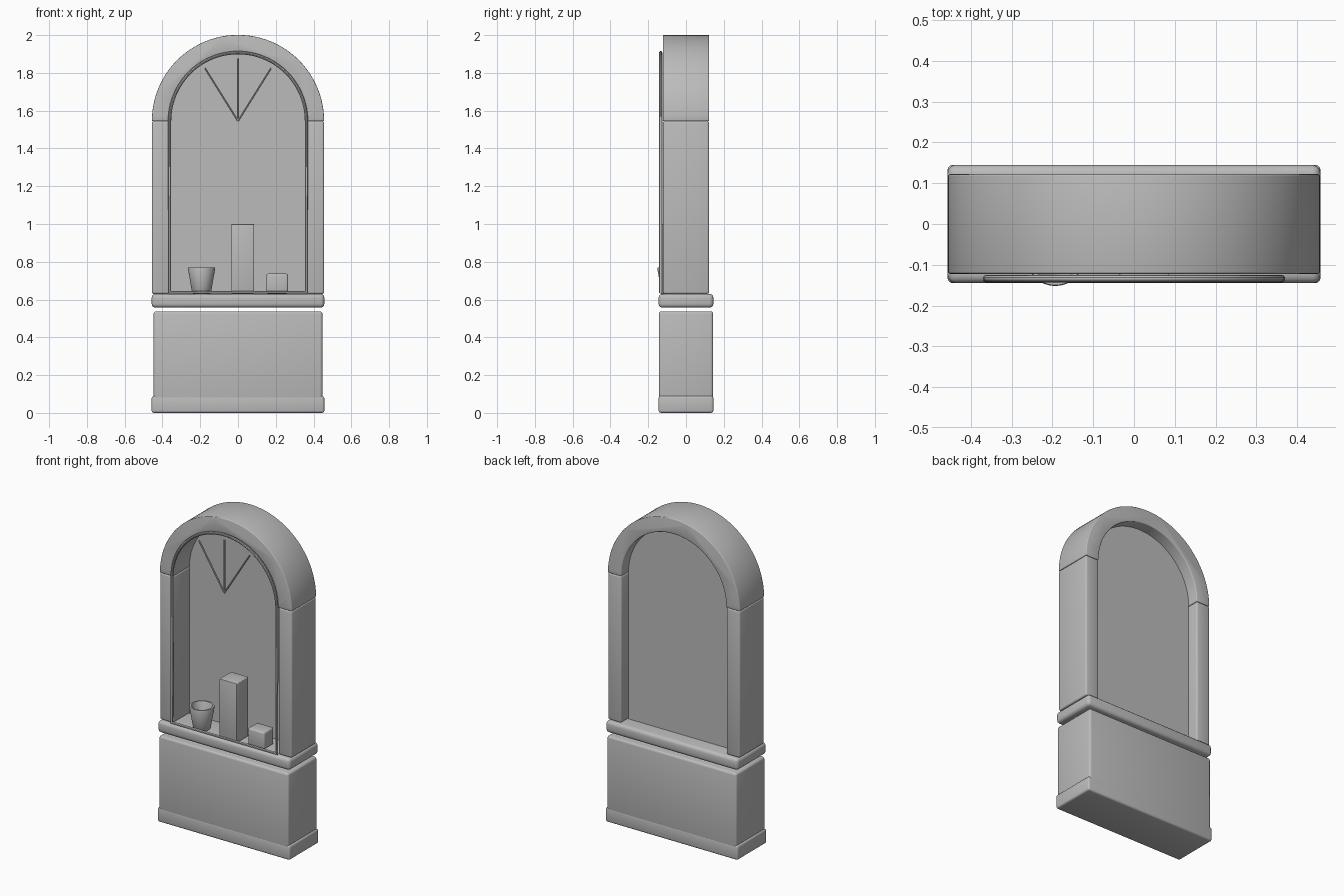
import bpy, bmesh
from math import sin, cos, pi, radians
from mathutils import Vector

if "Cube" in bpy.data.objects:
    bpy.data.objects.remove(bpy.data.objects["Cube"], do_unlink=True)

stone = bpy.data.materials.new("plain grey")
stone.use_nodes = True
grey = (0.5, 0.5, 0.5, 1)
stone.diffuse_color = grey
stone.node_tree.nodes["Principled BSDF"].inputs["Base Color"].default_value = grey

SPRING = 1.545   # height where the arch starts
SILL_TOP = 0.63
INNER, OUTER, DEPTH = 0.362, 0.456, 0.122


def finish(ob, bevel=0.0):
    """Material, rounded edges and smooth shading for one part."""
    ob.data.materials.append(stone)
    bpy.context.view_layer.objects.active = ob
    for other in bpy.context.selected_objects:
        other.select_set(False)
    ob.select_set(True)
    if bevel:
        mod = ob.modifiers.new("Rounded edges", "BEVEL")
        mod.width, mod.segments = bevel, 3
        mod.limit_method = "ANGLE"
        mod.angle_limit = radians(40)
        bpy.ops.object.modifier_apply(modifier=mod.name)
    bpy.ops.object.shade_smooth_by_angle(angle=radians(35))
    return ob


def mesh_object(name, bm, bevel=0.0):
    bmesh.ops.recalc_face_normals(bm, faces=bm.faces[:])
    mesh = bpy.data.meshes.new(name)
    bm.to_mesh(mesh)
    bm.free()
    ob = bpy.data.objects.new(name, mesh)
    bpy.context.collection.objects.link(ob)
    return finish(ob, bevel)


def box(name, x, y, z, bevel):
    """Box from (low, high) pairs on each axis."""
    bm = bmesh.new()
    bmesh.ops.create_cube(bm, size=1)
    for v in bm.verts:
        v.co = [(lo + hi) / 2 + c * (hi - lo) for c, (lo, hi) in zip(v.co, (x, y, z))]
    return mesh_object(name, bm, bevel)


def slab(name, outline, y0, y1, bevel=0.0):
    """Extrude an outline of (x, z) points from y0 to y1."""
    bm = bmesh.new()
    face = bm.faces.new([bm.verts.new((x, y0, z)) for x, z in outline])
    out = bmesh.ops.extrude_face_region(bm, geom=[face])
    verts = [g for g in out["geom"] if isinstance(g, bmesh.types.BMVert)]
    bmesh.ops.translate(bm, vec=(0, y1 - y0, 0), verts=verts)
    return mesh_object(name, bm, bevel)


def arc(radius, steps=48):
    return [(radius * cos(pi * i / steps), SPRING + radius * sin(pi * i / steps))
            for i in range(steps + 1)]


def rod(name, points, radius, closed=False):
    """Round rod along a path of points, turned into a mesh."""
    curve = bpy.data.curves.new(name, "CURVE")
    curve.dimensions = "3D"
    curve.bevel_depth, curve.bevel_resolution = radius, 3
    curve.use_fill_caps = True
    spline = curve.splines.new("POLY")
    spline.points.add(len(points) - 1)
    for p, co in zip(spline.points, points):
        p.co = (*co, 1)
    spline.use_cyclic_u = closed
    ob = bpy.data.objects.new(name, curve)
    bpy.context.collection.objects.link(ob)
    for other in bpy.context.selected_objects:
        other.select_set(False)
    ob.select_set(True)
    bpy.context.view_layer.objects.active = ob
    bpy.ops.object.convert(target="MESH")
    return finish(bpy.context.view_layer.objects.active)


# Lower wall, its skirting and the sill
box("lower_wall", (-0.447, 0.447), (-0.144, 0.144), (0.005, 0.538), 0.014)
box("skirting", (-0.457, 0.457), (-0.145, 0.145), (0, 0.09), 0.012)
box("sill", (-0.457, 0.457), (-0.145, 0.145), (0.557, SILL_TOP), 0.02)

# Side posts
for side, s in (("left", 1), ("right", -1)):
    box(side + "_post", sorted((s * INNER, s * OUTER)), (-DEPTH, DEPTH),
        (SILL_TOP, SPRING), 0.01)

# Arch
slab("arch", arc(OUTER) + arc(INNER)[::-1], -DEPTH, DEPTH, 0.005)

# Pane that closes the opening
slab("pane", [(-INNER, SILL_TOP), (INNER, SILL_TOP)] + arc(INNER), 0.038, 0.05)

# Thin rounded trim around the front of the opening
TRIM_Y = -0.134
path = [(-INNER, TRIM_Y, SILL_TOP + 0.009), (INNER, TRIM_Y, SILL_TOP + 0.009)]
path += [(x, TRIM_Y, z) for x, z in arc(INNER)]
rod("trim", path, 0.009, closed=True)

# Fan bars in the arch
for name, angle in (("left", 32), ("middle", 0), ("right", -32)):
    a = radians(angle)
    tip = (0.33 * sin(a), TRIM_Y, SPRING + 0.33 * cos(a))
    rod(name + "_fan_bar", [(0, TRIM_Y, SPRING), tip], 0.005)

# Goods on the sill
box("tall_box", (-0.035, 0.085), (-0.135, -0.018), (SILL_TOP, 1.0), 0.004)
box("small_box", (0.15, 0.265), (-0.12, -0.025), (SILL_TOP, 0.737), 0.01)

# Open cup, a profile of (radius, height) spun around its axis
profile = [(0, 0), (0.046, 0), (0.05, 0.006), (0.072, 0.134), (0.07, 0.14),
           (0.06, 0.14), (0.057, 0.134), (0.04, 0.02), (0, 0.02)]
bm = bmesh.new()
verts = [bm.verts.new((r, 0, z)) for r, z in profile]
edges = [bm.edges.new(pair) for pair in zip(verts, verts[1:])]
bmesh.ops.spin(bm, geom=verts + edges, cent=(0, 0, 0), axis=(0, 0, 1),
               angle=2 * pi, steps=32, use_duplicate=False)
bmesh.ops.remove_doubles(bm, verts=bm.verts[:], dist=0.0005)
bmesh.ops.translate(bm, vec=Vector((-0.193, -0.08, SILL_TOP)), verts=bm.verts[:])
mesh_object("cup", bm)
